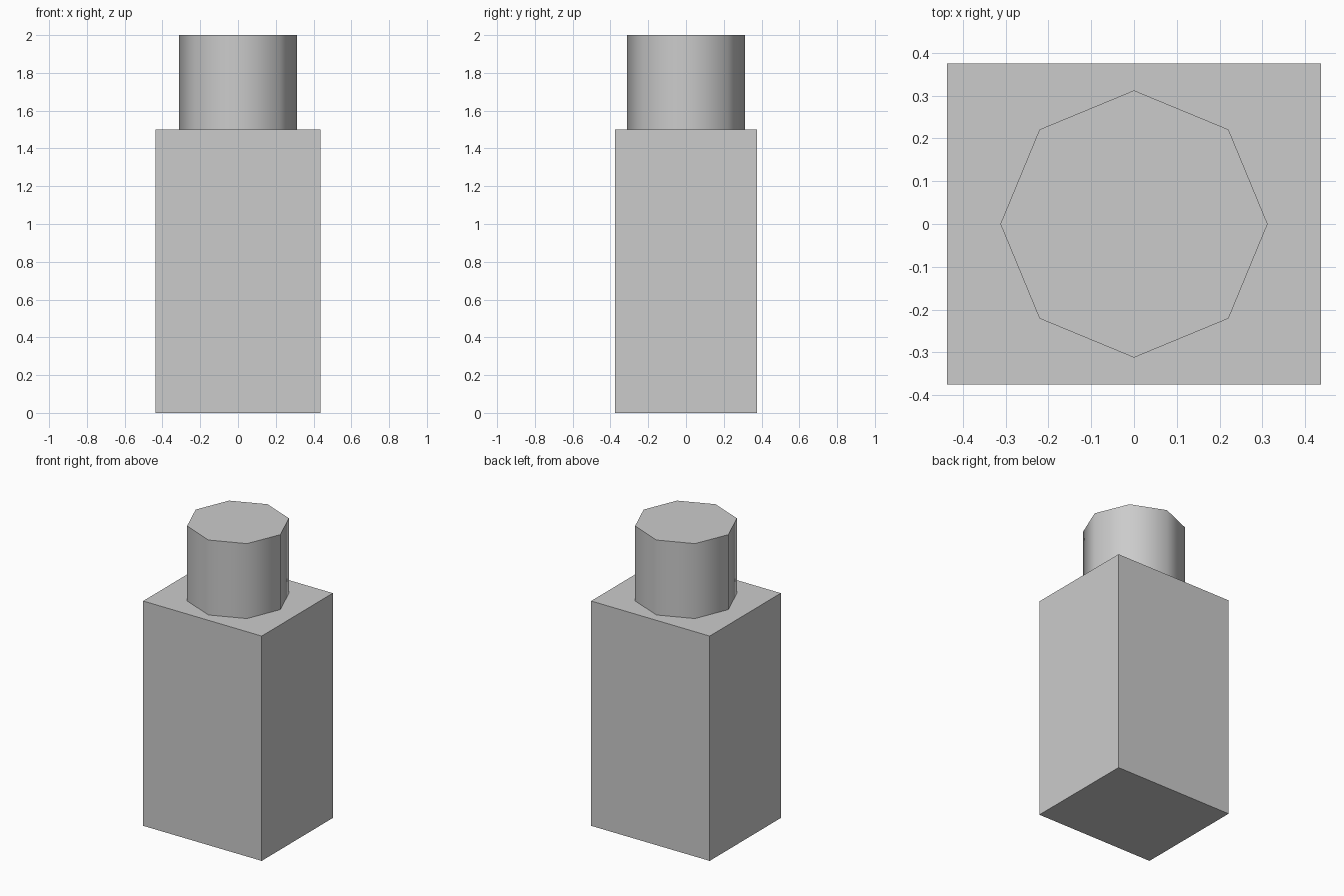
import bpy
from math import radians

if "Cube" in bpy.data.objects:
    bpy.data.objects.remove(bpy.data.objects["Cube"])

# Rectangular body
bpy.ops.mesh.primitive_cube_add(size=1, location=(0, 0, 0.75))
body = bpy.context.object
body.name = "body"
body.scale = (0.875, 0.75, 1.5)
bpy.ops.object.transform_apply(location=False, rotation=False, scale=True)

# Eight-sided top post, smooth around its side with a crisp cap
bpy.ops.mesh.primitive_cylinder_add(vertices=8, radius=0.3125, depth=0.5,
                                    location=(0, 0, 1.75))
post = bpy.context.object
post.name = "top_post"
bpy.ops.object.shade_smooth_by_angle(angle=radians(60))
